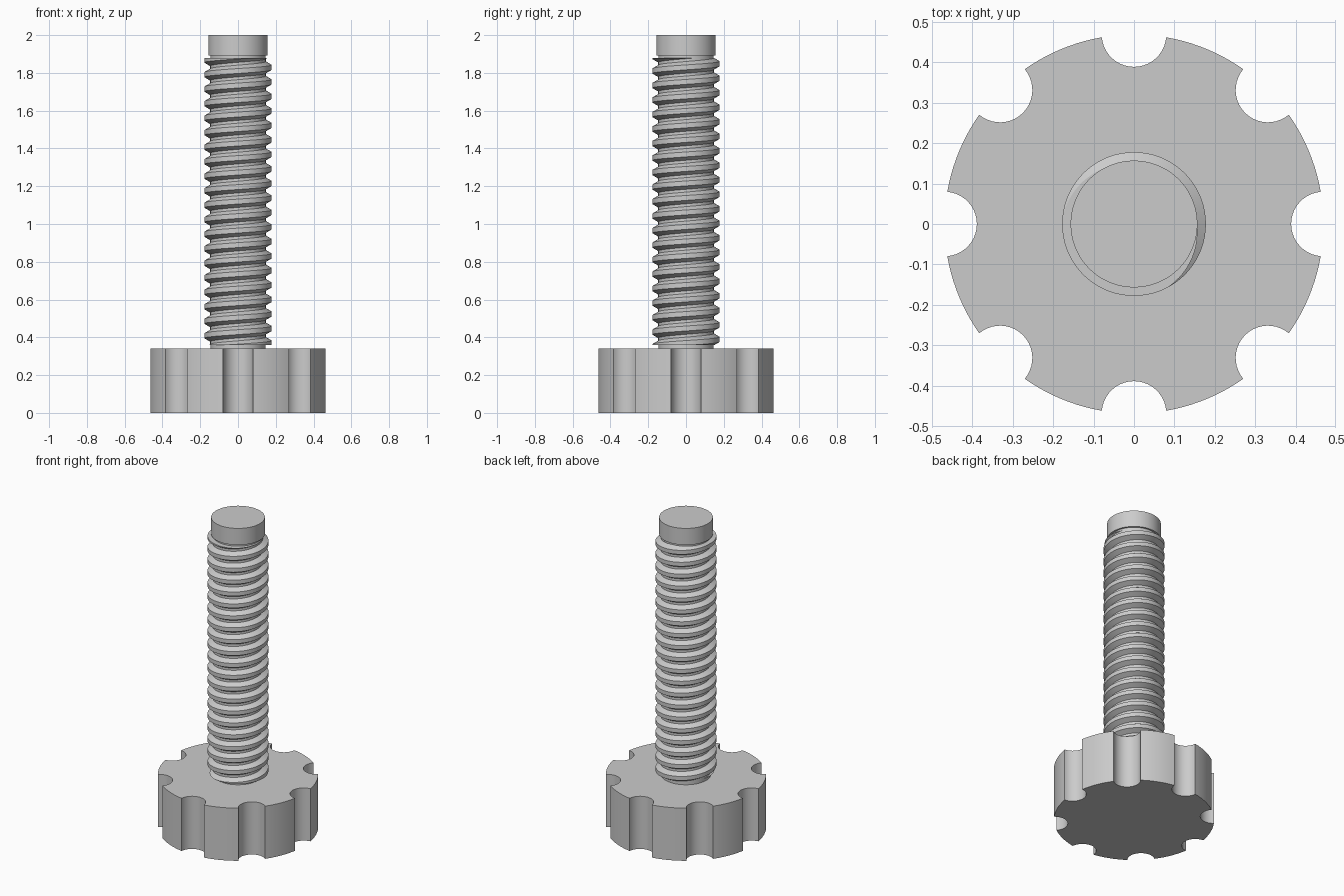
import bpy, bmesh
from math import sin, cos, tau, radians, asin
from mathutils import Vector

cube = bpy.data.objects.get("Cube")
if cube:
    bpy.data.objects.remove(cube, do_unlink=True)

# One plain grey for the whole screw
grey = bpy.data.materials.new("plain_grey")
grey.use_nodes = True
GREY = (0.6, 0.6, 0.6, 1)
grey.diffuse_color = GREY
grey.node_tree.nodes["Principled BSDF"].inputs["Base Color"].default_value = GREY


def finish(bm, name):
    bmesh.ops.recalc_face_normals(bm, faces=bm.faces)
    mesh = bpy.data.meshes.new(name)
    bm.to_mesh(mesh)
    bm.free()
    mesh.materials.append(grey)
    obj = bpy.data.objects.new(name, mesh)
    bpy.context.collection.objects.link(obj)
    bpy.ops.object.select_all(action="DESELECT")
    obj.select_set(True)
    bpy.context.view_layer.objects.active = obj
    bpy.ops.object.shade_smooth_by_angle(angle=radians(30))
    return obj


def prism(name, outline, bottom, top):
    bm = bmesh.new()
    face = bm.faces.new([bm.verts.new((x, y, bottom)) for x, y in outline])
    new = bmesh.ops.extrude_face_region(bm, geom=[face])["geom"]
    verts = [v for v in new if isinstance(v, bmesh.types.BMVert)]
    bmesh.ops.translate(bm, verts=verts, vec=(0, 0, top - bottom))
    return finish(bm, name)


def arc(radius, start, end, steps, centre=(0, 0)):
    return [(centre[0] + radius * cos(start + (end - start) * i / steps),
             centre[1] + radius * sin(start + (end - start) * i / steps))
            for i in range(steps + 1)]


# Knob: disc with eight round finger notches
KNOB_R, NOTCH_R, NOTCHES, KNOB_TOP = 0.469, 0.08, 8, 0.34
half = 2 * asin(NOTCH_R / KNOB_R / 2)       # half angle taken by a notch
outline = []
for n in range(NOTCHES):
    a = tau * n / NOTCHES
    centre = (KNOB_R * cos(a), KNOB_R * sin(a))
    inward = a + tau / 2
    sweep = tau / 4 - half / 2
    outline += arc(NOTCH_R, inward + sweep, inward - sweep, 20, centre)
    outline += arc(KNOB_R, a + half, a + tau / NOTCHES - half, 10)[1:-1]
prism("knob", outline, 0, KNOB_TOP)

# Plain neck under the thread and smooth tip above it
ROOT_R, CREST_R = 0.147, 0.178
prism("neck", arc(ROOT_R - 0.001, 0, tau, 72)[:-1], KNOB_TOP - 0.01, 1.9)
prism("tip", arc(0.157, 0, tau, 72)[:-1], 1.893, 2)

# Thread: right-handed helical surface, trimmed flat at both ends
PITCH, SEGS, TURNS = 0.0768, 72, 23
FIRST_CREST = 0.37 - 2 * PITCH
THREAD_BOTTOM, THREAD_TOP = 0.36, 1.88
profile = [(ROOT_R, -0.031), (CREST_R, -0.013), (CREST_R, 0.013), (ROOT_R, 0.031)]

bm = bmesh.new()
rows = []
for s in range(SEGS):
    a = tau * s / SEGS
    rise = FIRST_CREST + PITCH * s / SEGS
    rows.append([bm.verts.new((r * cos(a), r * sin(a), rise + t * PITCH + dz))
                 for t in range(TURNS) for r, dz in profile])
rows.append(rows[0][len(profile):])         # one turn round meets the next turn up
for low, high in zip(rows, rows[1:]):
    count = min(len(low), len(high))
    for i in range(count - 1):
        bm.faces.new((low[i], high[i], high[i + 1], low[i + 1]))
for z, up in ((THREAD_TOP, 1), (THREAD_BOTTOM, -1)):
    cut = bmesh.ops.bisect_plane(
        bm, geom=bm.verts[:] + bm.edges[:] + bm.faces[:],
        plane_co=Vector((0, 0, z)), plane_no=Vector((0, 0, up)), clear_outer=True)
    rim = [e for e in cut["geom_cut"] if isinstance(e, bmesh.types.BMEdge)]
    bmesh.ops.contextual_create(bm, geom=rim)
finish(bm, "thread")
